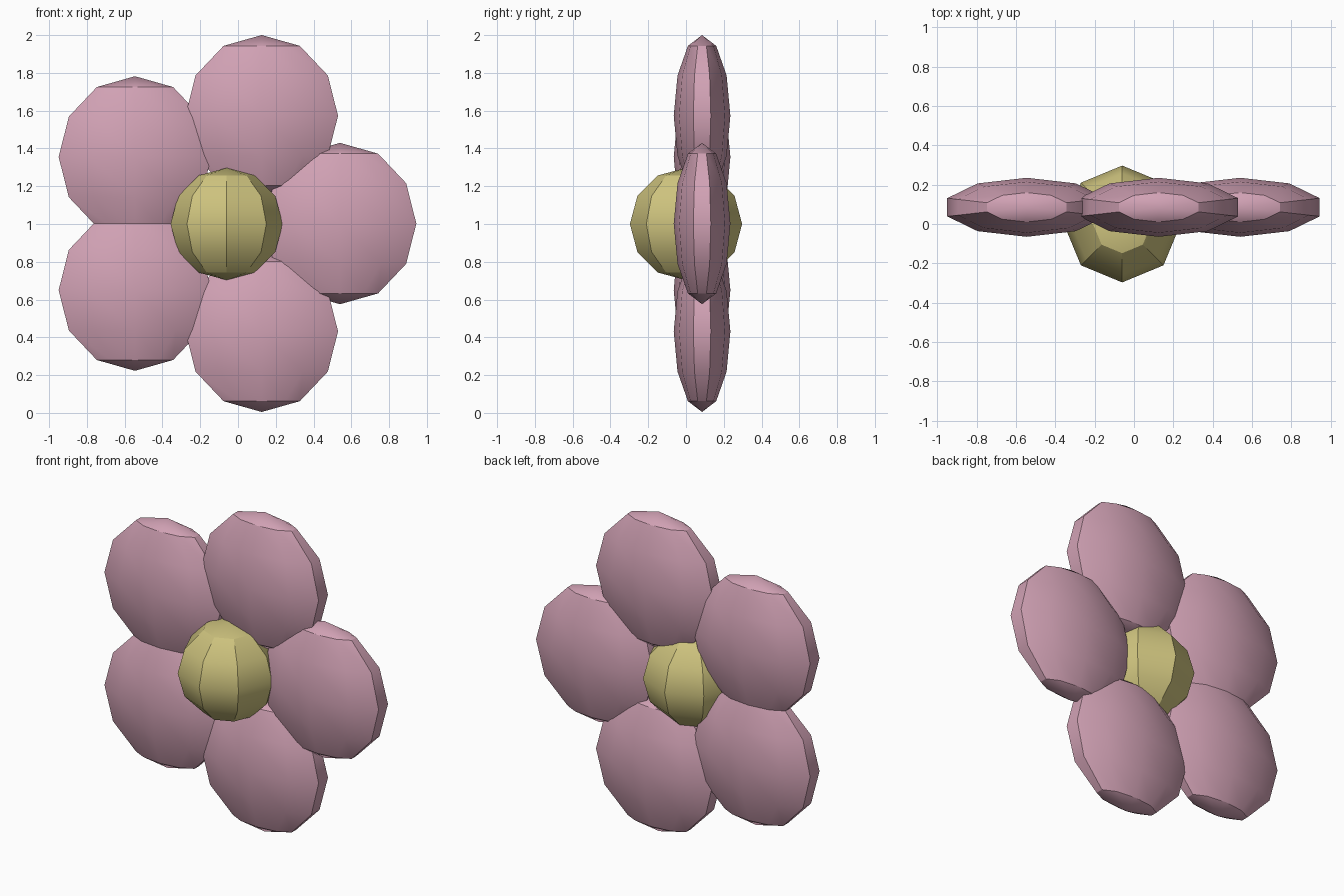
import bpy
import math

cube = bpy.data.objects.get("Cube")
if cube:
    bpy.data.objects.remove(cube, do_unlink=True)


def make_material(name, rgb):
    mat = bpy.data.materials.new(name)
    mat.use_nodes = True
    mat.diffuse_color = (*rgb, 1)
    mat.node_tree.nodes["Principled BSDF"].inputs["Base Color"].default_value = (*rgb, 1)
    return mat


def make_ball(name, location, radii, segments, mat):
    """Low-poly ball with poles on z, softly shaded within 30 degrees."""
    bpy.ops.mesh.primitive_uv_sphere_add(segments=segments, ring_count=6, radius=1, location=location)
    ball = bpy.context.object
    ball.name = name
    ball.scale = radii
    bpy.ops.object.transform_apply(location=False, rotation=False, scale=True)
    ball.data.materials.append(mat)
    bpy.ops.object.shade_smooth_by_angle(angle=math.radians(30))
    return ball


pink = make_material("petal pink", (0.64, 0.36, 0.46))
yellow = make_material("centre yellow", (0.62, 0.55, 0.21))

CENTRE_X, CENTRE_Z = -0.06, 1.0
PETAL_RING = 0.6

# Flower centre
make_ball("flower_centre", (CENTRE_X, 0, CENTRE_Z), (0.297, 0.297, 0.297), 8, yellow)

# Five flattened petals around the centre, set slightly to the back
for i in range(5):
    a = math.tau * i / 5
    place = (CENTRE_X + PETAL_RING * math.cos(a), 0.085, CENTRE_Z + 0.0025 + PETAL_RING * math.sin(a))
    make_ball(f"petal_{i + 1}", place, (0.425, 0.15, 0.427), 10, pink)
